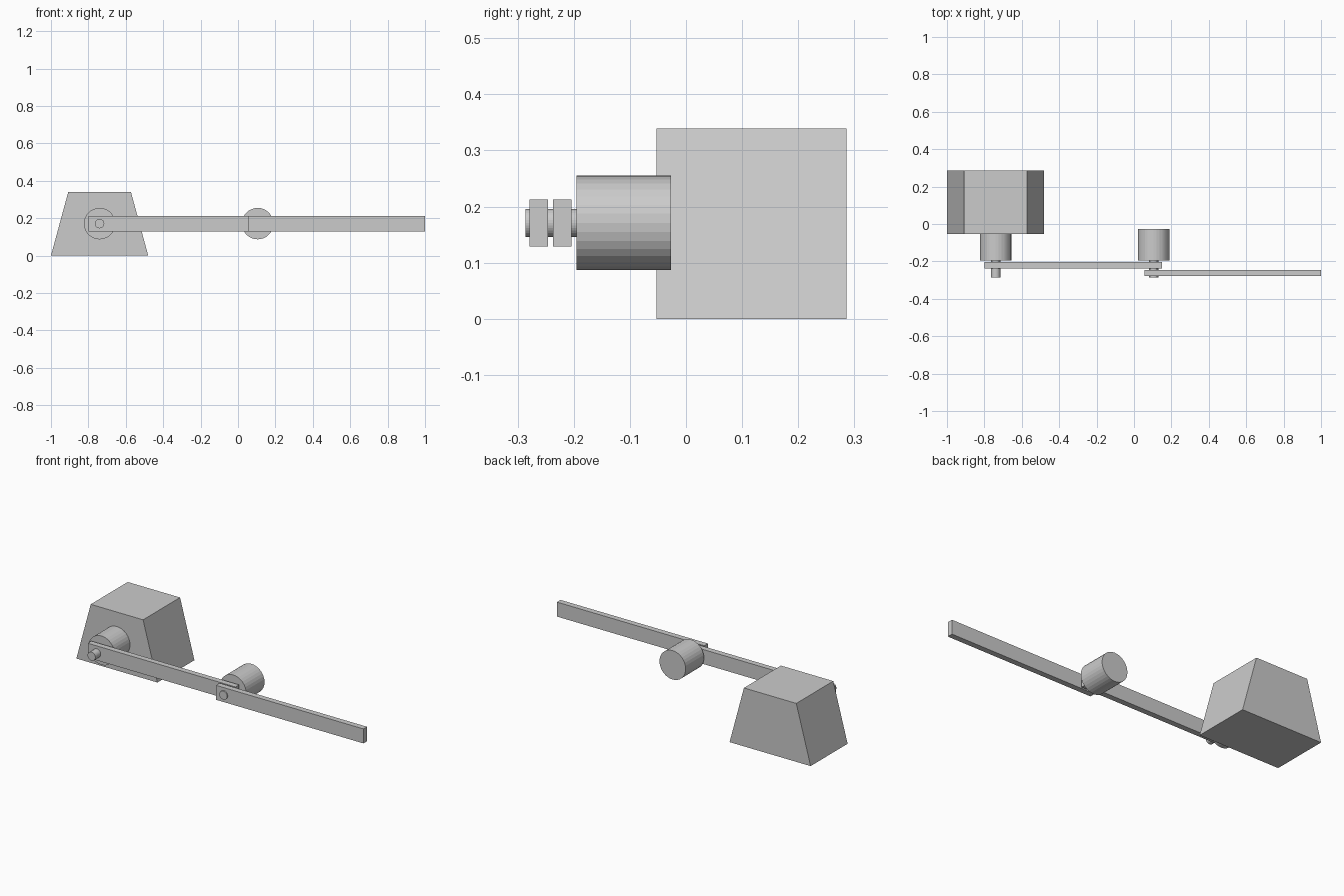
import bpy, bmesh
from math import pi

if "Cube" in bpy.data.objects:
    bpy.data.objects.remove(bpy.data.objects["Cube"])

AXIS_Z = 0.171
JOINTS = {"shoulder": -0.74, "elbow": 0.105}


def prism(name, profile, y0, y1):
    """Extrude an x-z profile along y."""
    bm = bmesh.new()
    face = bm.faces.new([bm.verts.new((x, y0, z)) for x, z in profile])
    ext = bmesh.ops.extrude_face_region(bm, geom=[face])
    verts = [g for g in ext["geom"] if isinstance(g, bmesh.types.BMVert)]
    bmesh.ops.translate(bm, verts=verts, vec=(0, y1 - y0, 0))
    bmesh.ops.recalc_face_normals(bm, faces=bm.faces)
    mesh = bpy.data.meshes.new(name)
    bm.to_mesh(mesh)
    bm.free()
    obj = bpy.data.objects.new(name, mesh)
    bpy.context.collection.objects.link(obj)


def cylinder(name, x, radius, y0, y1):
    bpy.ops.mesh.primitive_cylinder_add(
        vertices=32, radius=radius, depth=y1 - y0,
        location=(x, (y0 + y1) / 2, AXIS_Z), rotation=(pi / 2, 0, 0))
    bpy.context.object.name = name


def link(name, x0, x1, y0, y1):
    z0, z1 = AXIS_Z - 0.042, AXIS_Z + 0.042
    prism(name, [(x0, z0), (x1, z0), (x1, z1), (x0, z1)], y0, y1)


# Tapered base block
prism("base", [(-1, 0), (-0.48, 0), (-0.572, 0.339), (-0.908, 0.339)], -0.053, 0.286)

# Motor and output shaft at each joint
for joint, x in JOINTS.items():
    cylinder(joint + "_motor", x, 0.084, -0.195, -0.027)
    cylinder(joint + "_shaft", x, 0.025, -0.286, -0.19)

# Two overlapping arm bars
link("upper_arm", -0.798, 0.15, -0.237, -0.204)
link("forearm", 0.055, 1.0, -0.279, -0.246)
